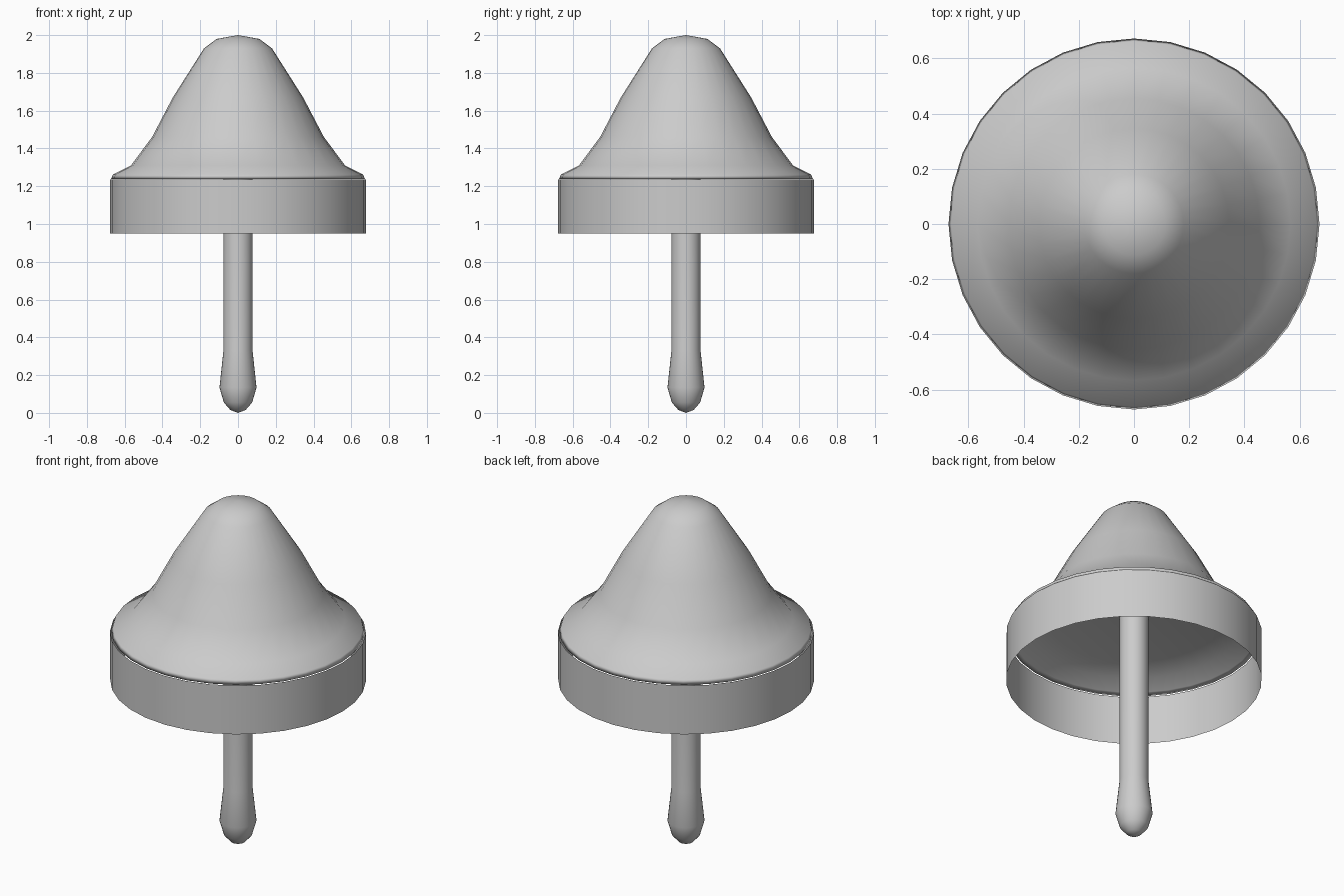
import bpy
import bmesh
from math import cos, sin, tau

if "Cube" in bpy.data.objects:
    bpy.data.objects.remove(bpy.data.objects["Cube"])


def lathe(name, profile, sides=32):
    """Revolve (radius, height) points about z; zero radius becomes a pole."""
    bm = bmesh.new()
    rings = []
    for r, z in profile:
        if r == 0:
            rings.append([bm.verts.new((0, 0, z))] * sides)
        else:
            rings.append([bm.verts.new((r * cos(tau * i / sides), r * sin(tau * i / sides), z))
                          for i in range(sides)])
    for low, high in zip(rings, rings[1:]):
        for i in range(sides):
            j = (i + 1) % sides
            corners = dict.fromkeys((low[i], low[j], high[j], high[i]))
            bm.faces.new(list(corners)).smooth = True
    mesh = bpy.data.meshes.new(name)
    bm.to_mesh(mesh)
    bm.free()
    obj = bpy.data.objects.new(name, mesh)
    bpy.context.collection.objects.link(obj)
    return obj


# Flared cap with rounded tip, rolled lip and shallow domed underside
lathe("cap", [(0, 1.33), (0.45, 1.32), (0.567, 1.29), (0.65, 1.25), (0.672, 1.238), (0.662, 1.262),
              (0.567, 1.31), (0.455, 1.46), (0.345, 1.67), (0.18, 1.93), (0.113, 1.98), (0, 2.0)])

# Open thin band below the cap
lathe("skirt", [(0.677, 0.951), (0.677, 1.236)])

# Central stem with a swollen rounded foot, ending in the cap underside
lathe("stem", [(0, 0), (0.04, 0.015), (0.075, 0.055), (0.098, 0.135),
               (0.077, 0.33), (0.077, 1.35)])
